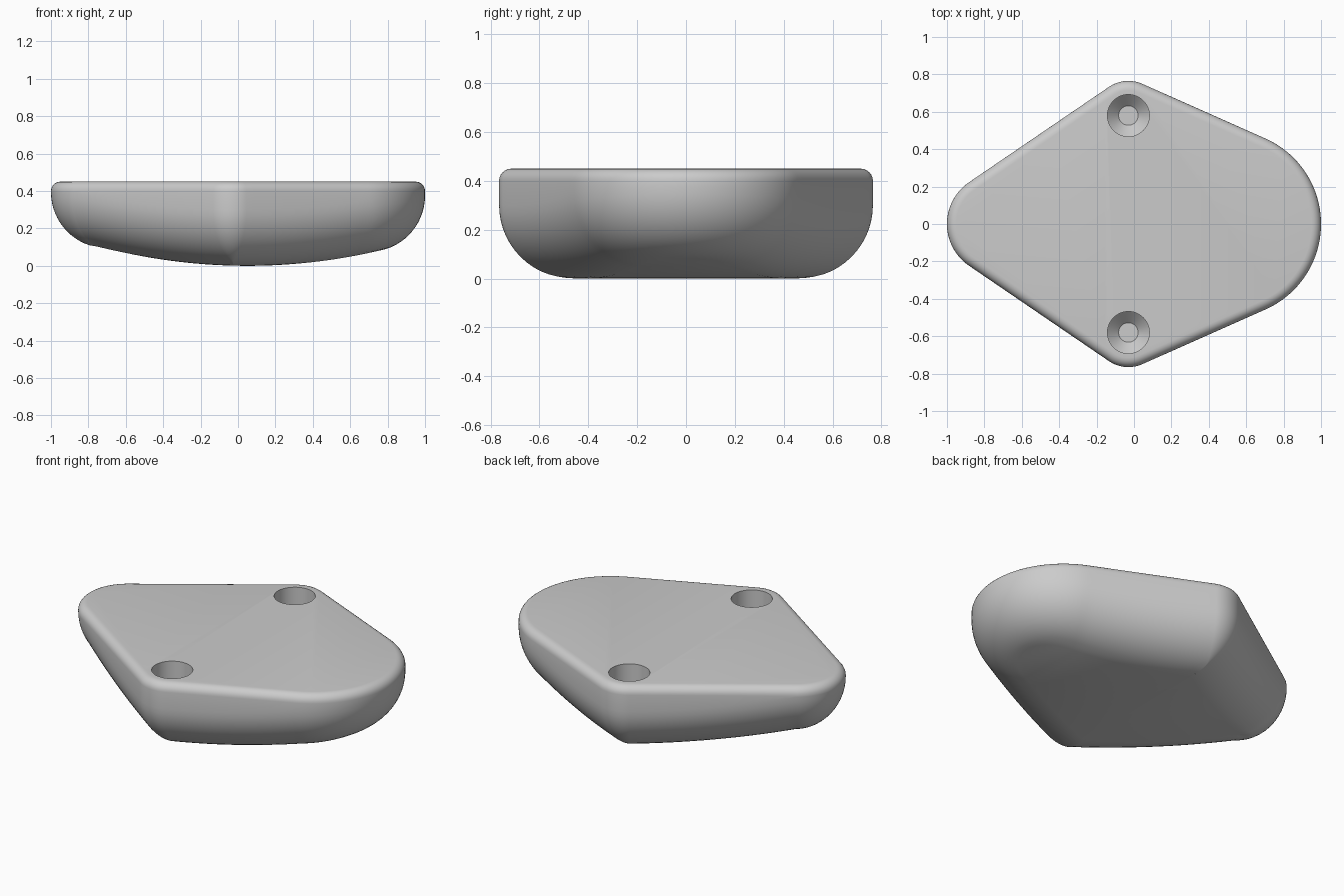
import bpy, bmesh, math
from mathutils import Vector

cube = bpy.data.objects.get("Cube")
if cube:
    bpy.data.objects.remove(cube)

TOP, R_TOP, R_LOW = 0.45, 0.05, 0.30      # height, upper and lower edge rounding
BELLY_X, BELLY_R = 0.05, 3.1              # lengthwise curve of the underside
HOLE_X, HOLE_Y = -0.03, 0.58

mat = bpy.data.materials.new("plain grey")
mat.use_nodes = True
GREY = (0.6, 0.6, 0.6, 1)
mat.diffuse_color = GREY
mat.node_tree.nodes["Principled BSDF"].inputs["Base Color"].default_value = GREY


def belly(x):
    return BELLY_R - math.sqrt(BELLY_R ** 2 - (x - BELLY_X) ** 2)


def tangent_angle(a, b):
    # Direction of the normal of the upper line touching two circles
    d = b[0] - a[0]
    return math.atan2(d.y, d.x) + math.acos((a[1] - b[1]) / d.length)


def direction(ang):
    return Vector((math.cos(ang), math.sin(ang)))


# Outline: three rounded corners of the upper half, left to right
tail = (Vector((-0.73, 0)), 0.27)
side = (Vector((HOLE_X, HOLE_Y)), 0.185)
nose = (Vector((0.5, 0)), 0.5)
a1, a2 = tangent_angle(tail, side), tangent_angle(side, nose)
corners = [(tail, math.pi, a1, 2 * math.pi - a1), (side, a1, a2, a2), (nose, a2, 0, -a2)]


def corner_point(k, ang, d):
    # Outline point after insetting by d; tight corners end in a mitre
    (c, r), start, end, far = corners[k]
    if d <= r:
        return c + direction(ang) * (r - d)
    lo, hi = (start, end) if k == 1 else (end, far)
    mid, half = (lo + hi) / 2, abs(lo - hi) / 2
    return c - direction(mid) * (d - r) / math.cos(half)


ARC, LINE = 20, 16
spec = []
for k, (_, start, end, _) in enumerate(corners):
    spec += [(k, start + (end - start) * i / ARC, 0) for i in range(ARC + 1)]
    if k < 2:
        spec += [(k, end, i / LINE) for i in range(1, LINE)]


def outline_point(s, d):
    k, ang, t = s
    p = corner_point(k, ang, d)
    return p.lerp(corner_point(k + 1, ang, d), t) if t else p


def mirrored(half):
    return half + [Vector((p.x, -p.y, p.z)) for p in half[-2:0:-1]]


# Rings from the rounded upper rim down to the underside
rings = []
for i in range(7):
    a = math.pi / 2 * (1 - i / 6)
    d, z = R_TOP * (1 - math.cos(a)), TOP - R_TOP * (1 - math.sin(a))
    rings.append(mirrored([outline_point(s, d).to_3d() + Vector((0, 0, z)) for s in spec]))
STEPS = 14
for i in range(STEPS + 1):
    half = []
    for s in spec:
        c = outline_point(s, R_LOW)
        slope = math.atan((c.x - BELLY_X) / BELLY_R)
        zc = min(belly(c.x) + R_LOW / math.cos(slope), TOP - R_TOP - 0.002)
        a = (math.pi / 2 - slope * math.cos(s[1])) * i / STEPS
        p = outline_point(s, R_LOW * (1 - math.cos(a)))
        z = belly(p.x) if i == STEPS else zc - R_LOW * math.sin(a)
        half.append(Vector((p.x, p.y, z)))
    rings.append(mirrored(half))

bm = bmesh.new()
loops = [[bm.verts.new(p) for p in ring] for ring in rings]
n = len(loops[0])
bm.faces.new(loops[0])
for up, low in zip(loops, loops[1:]):
    for j in range(n):
        bm.faces.new((up[j], up[(j + 1) % n], low[(j + 1) % n], low[j]))
# Underside strips between mirrored points
last, m = loops[-1], len(spec)
for j in range(m - 1):
    quad = [last[j], last[j + 1], last[(n - j - 1) % n], last[(n - j) % n]]
    bm.faces.new(list(dict.fromkeys(quad)))
bmesh.ops.remove_doubles(bm, verts=bm.verts, dist=0.0004)
bmesh.ops.recalc_face_normals(bm, faces=bm.faces)
mesh = bpy.data.meshes.new("rounded_body")
bm.to_mesh(mesh)
bm.free()
body = bpy.data.objects.new("rounded_body", mesh)
bpy.context.collection.objects.link(body)
mesh.materials.append(mat)


# Blind screw holes: straight bore, then a cone down to a small flat floor
def hole_cutter(y):
    profile = [(0.112, TOP + 0.1), (0.112, TOP - 0.15), (0.052, TOP - 0.21)]
    b = bmesh.new()
    seg = 48
    levels = [[b.verts.new((HOLE_X + r * math.cos(2 * math.pi * j / seg),
                            y + r * math.sin(2 * math.pi * j / seg), z))
               for j in range(seg)] for r, z in profile]
    b.faces.new(levels[0])
    b.faces.new(levels[-1])
    for up, low in zip(levels, levels[1:]):
        for j in range(seg):
            b.faces.new((up[j], up[(j + 1) % seg], low[(j + 1) % seg], low[j]))
    bmesh.ops.recalc_face_normals(b, faces=b.faces)
    me = bpy.data.meshes.new("hole_cutter")
    b.to_mesh(me)
    b.free()
    me.materials.append(mat)
    ob = bpy.data.objects.new("hole_cutter", me)
    bpy.context.collection.objects.link(ob)
    ob.hide_render = True
    return ob


bpy.context.view_layer.objects.active = body
body.select_set(True)
for y in (HOLE_Y, -HOLE_Y):
    cutter = hole_cutter(y)
    mod = body.modifiers.new("screw_hole", "BOOLEAN")
    mod.operation, mod.solver, mod.object = "DIFFERENCE", "EXACT", cutter
    bpy.ops.object.modifier_apply(modifier=mod.name)
    bpy.data.objects.remove(cutter)

bpy.ops.object.shade_smooth_by_angle(angle=math.radians(35))
